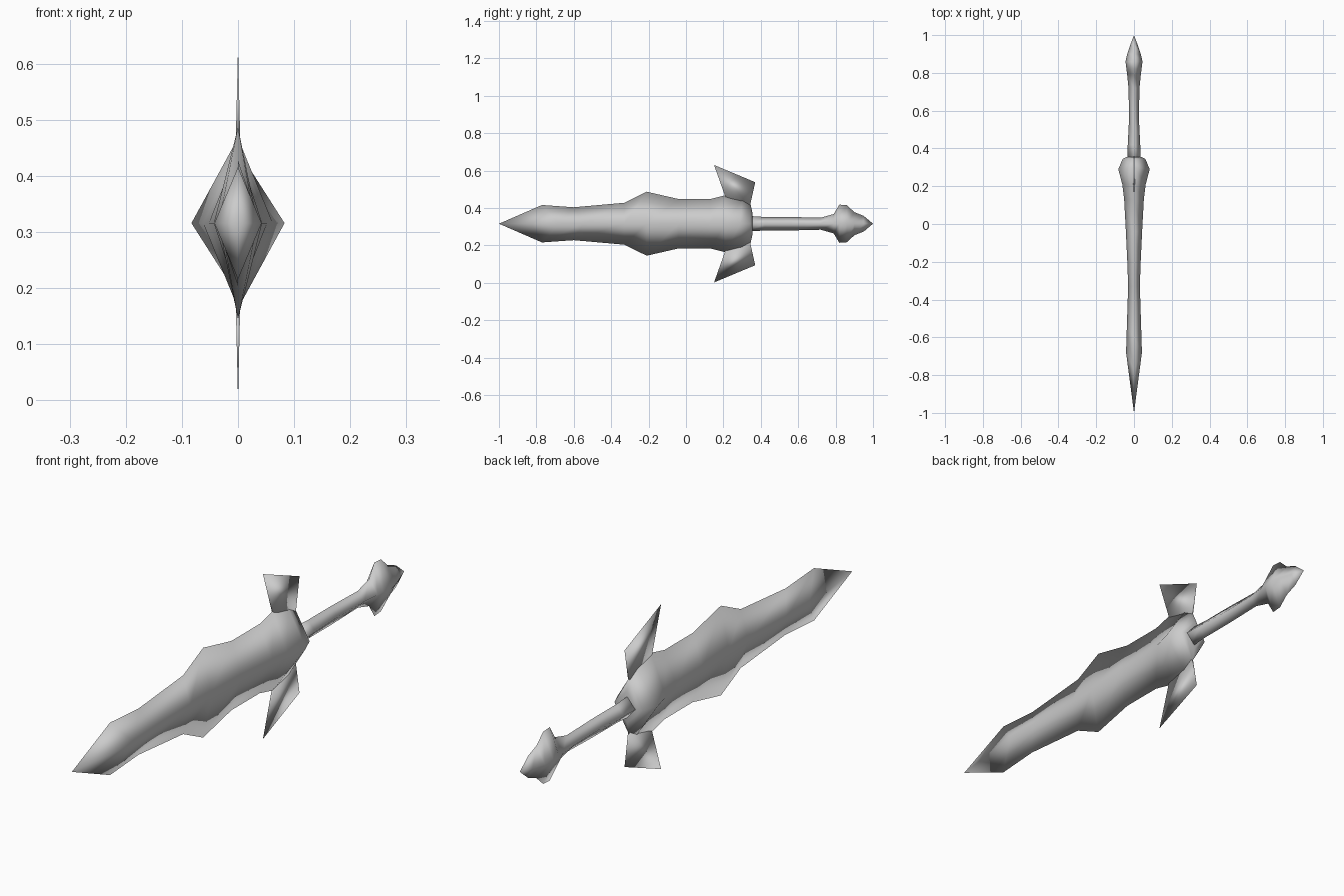
import bpy, bmesh

if "Cube" in bpy.data.objects:
    bpy.data.objects.remove(bpy.data.objects["Cube"])

ZC = 0.316  # height of the sword's long axis

steel = bpy.data.materials.new("grey steel")
steel.use_nodes = True
GREY = (0.6, 0.6, 0.6, 1)
steel.diffuse_color = GREY
steel.node_tree.nodes["Principled BSDF"].inputs["Base Color"].default_value = GREY


def finish(name, bm):
    bmesh.ops.recalc_face_normals(bm, faces=bm.faces)
    for f in bm.faces:
        f.smooth = True
    me = bpy.data.meshes.new(name)
    bm.to_mesh(me)
    bm.free()
    me.materials.append(steel)
    ob = bpy.data.objects.new(name, me)
    bpy.context.collection.objects.link(ob)
    return ob


def diamond_loft(name, rings):
    """Loft diamond sections along y: (y, half width, half height, ridge shift)."""
    bm = bmesh.new()
    loops = []
    for y, hx, hz, shift in rings:
        if hx == 0:
            loops.append([bm.verts.new((0, y, ZC))] * 4)
        else:
            loops.append([bm.verts.new(p) for p in (
                (hx, y + shift, ZC), (0, y, ZC + hz),
                (-hx, y + shift, ZC), (0, y, ZC - hz))])
    for a, b in zip(loops, loops[1:]):
        for i in range(4):
            j = (i + 1) % 4
            quad = list(dict.fromkeys((a[i], a[j], b[j], b[i])))
            bm.faces.new(quad)
    for end in (loops[0], loops[-1]):
        if len(set(end)) == 4:
            bm.faces.new(end)
    return finish(name, bm)


# Blade flaring into the guard collar
diamond_loft("blade", [
    (-1.0, 0, 0, 0),
    (-0.77, 0.042, 0.100, 0.09),
    (-0.60, 0.038, 0.088, 0.05),
    (-0.33, 0.031, 0.112, 0),
    (-0.21, 0.035, 0.171, 0),
    (-0.04, 0.043, 0.132, 0),
    (0.13, 0.052, 0.132, 0),
    (0.21, 0.062, 0.152, 0),
    (0.30, 0.083, 0.130, -0.01),
    (0.345, 0.060, 0.105, 0),
    (0.355, 0.040, 0.060, 0),
])

# Grip running into the spiked pommel
diamond_loft("grip_and_pommel", [
    (0.33, 0.036, 0.042, 0),
    (0.42, 0.033, 0.036, 0),
    (0.56, 0.026, 0.036, 0),
    (0.72, 0.029, 0.032, 0),
    (0.79, 0.036, 0.052, 0),
    (0.82, 0.040, 0.102, 0),
    (0.86, 0.045, 0.099, 0),
    (0.90, 0.036, 0.062, 0),
    (0.95, 0.019, 0.042, 0),
    (1.0, 0, 0, 0),
])


# Thin swept guard wings, tapering to nothing at their outer edge
def wing(name, side):
    bm = bmesh.new()
    tip, heel = [bm.verts.new((0, y, ZC + side * h)) for y, h in ((0.15, 0.314), (0.37, 0.222))]
    base = [[bm.verts.new((x, y, ZC + side * h)) for y, h in ((0.21, 0.145), (0.342, 0.095))]
            for x in (0.004, -0.004)]
    for front, back in base:
        bm.faces.new((tip, heel, back))
        bm.faces.new((tip, back, front))
    bm.faces.new((base[0][0], base[0][1], base[1][1], base[1][0]))
    bm.faces.new((tip, base[0][0], base[1][0]))
    bm.faces.new((heel, base[0][1], base[1][1]))
    finish(name, bm)


wing("upper_guard_wing", 1)
wing("lower_guard_wing", -1)
